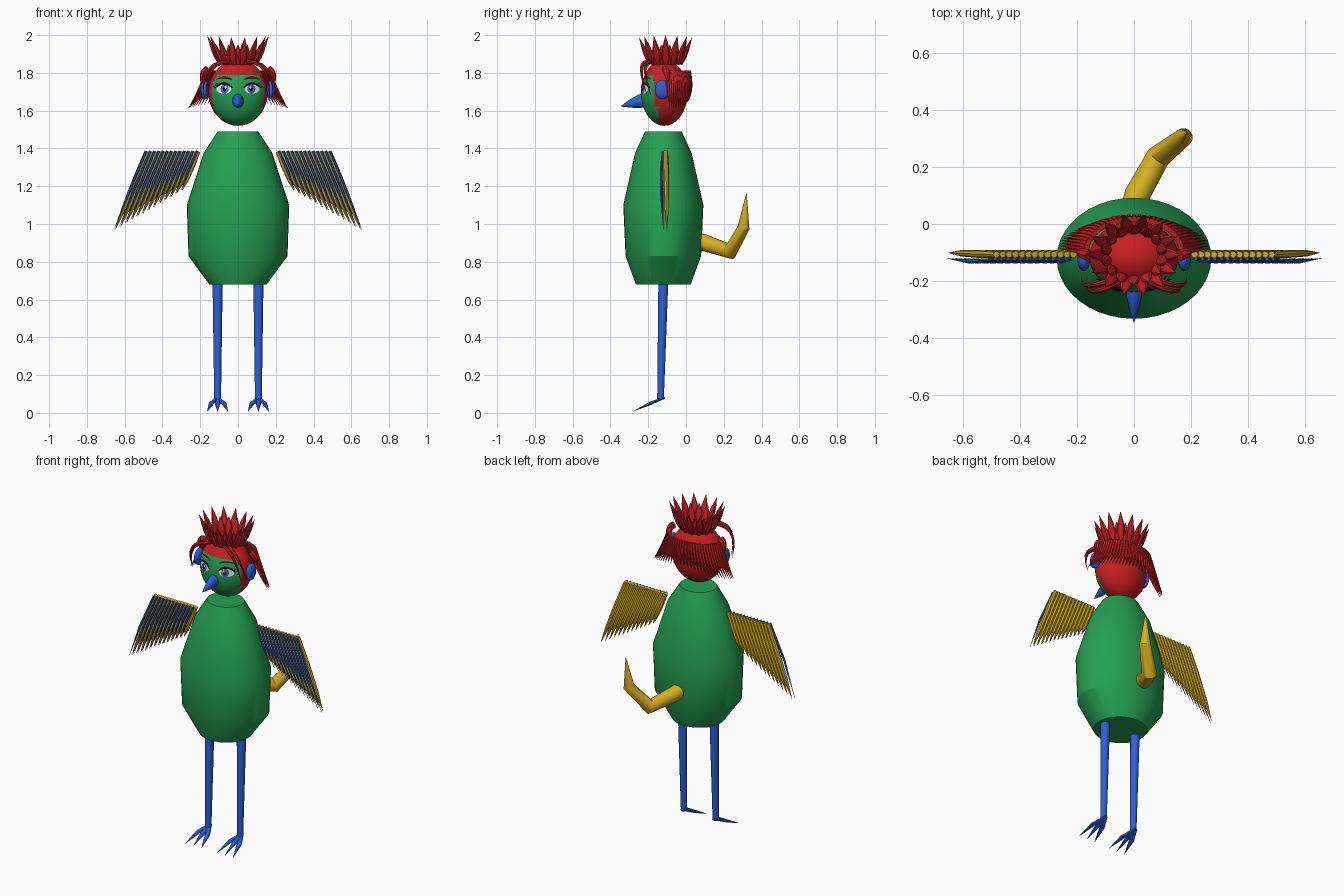
import bpy, bmesh, math
from mathutils import Vector, Matrix

cube = bpy.data.objects.get("Cube")
if cube:
    bpy.data.objects.remove(cube, do_unlink=True)


def material(name, rgb):
    m = bpy.data.materials.new(name)
    m.use_nodes = True
    m.diffuse_color = (*rgb, 1)
    m.node_tree.nodes["Principled BSDF"].inputs["Base Color"].default_value = (*rgb, 1)
    return m


GREEN = material("green", (0.018, 0.35, 0.085))
RED = material("red", (0.58, 0.013, 0.016))
GOLD = material("gold", (0.68, 0.43, 0.017))
BLUE = material("blue", (0.026, 0.115, 0.68))
WHITE = material("white", (0.85, 0.85, 0.85))
IRIS = material("iris_blue", (0.08, 0.12, 0.5))
DARK = material("dark", (0.015, 0.008, 0.015))


def finish(name, bm, *mats, angle=35, recalc=True):
    if recalc:
        bmesh.ops.recalc_face_normals(bm, faces=bm.faces)
    me = bpy.data.meshes.new(name)
    bm.to_mesh(me)
    bm.free()
    for m in mats:
        me.materials.append(m)
    ob = bpy.data.objects.new(name, me)
    bpy.context.collection.objects.link(ob)
    bpy.ops.object.select_all(action='DESELECT')
    ob.select_set(True)
    bpy.context.view_layer.objects.active = ob
    bpy.ops.object.shade_smooth_by_angle(angle=math.radians(angle))
    return ob


def skin(bm, rings):
    """Join closed rings of points and cap both ends."""
    loops = [[bm.verts.new(p) for p in ring] for ring in rings]
    n = len(loops[0])
    for a, b in zip(loops, loops[1:]):
        for i in range(n):
            j = (i + 1) % n
            bm.faces.new((a[i], a[j], b[j], b[i]))
    bm.faces.new(loops[0])
    bm.faces.new(loops[-1])


def tube(bm, pts, radii, sides=8, flat=1.0, facing=(0, 1, 0)):
    """Sweep a (flattened) circle along points; flat is the thickness along facing."""
    pts = [Vector(p) for p in pts]
    rings = []
    for i, (p, r) in enumerate(zip(pts, radii)):
        t = (pts[min(i + 1, len(pts) - 1)] - pts[max(i - 1, 0)]).normalized()
        a = t.cross(Vector(facing)).normalized()
        b = a.cross(t)
        turn = [2 * math.pi * k / sides for k in range(sides)]
        rings.append([p + a * r * math.cos(w) + b * r * flat * math.sin(w) for w in turn])
    skin(bm, rings)


def bend(a, b, c, n=6):
    """Quadratic curve from a to c pulled towards b."""
    a, b, c = Vector(a), Vector(b), Vector(c)
    return [a * (1 - t) ** 2 + b * 2 * t * (1 - t) + c * t * t for t in (i / n for i in range(n + 1))]


def taper(r, n=6):
    return [max(r * (1 - (i / n) ** 2), 0.0008) for i in range(n + 1)]


# Body: stacked ellipses (z, half width, half depth)
bm = bmesh.new()
profile = [(0.68, 0.152, 0.145), (0.83, 0.262, 0.2), (1.1, 0.271, 0.212), (1.375, 0.182, 0.15), (1.49, 0.108, 0.097)]
turns = [2 * math.pi * k / 40 for k in range(40)]
skin(bm, [[(w * math.cos(a), -0.12 + d * math.sin(a), z) for a in turns] for z, w, d in profile])
finish("body", bm, GREEN, angle=30)

# Tail: kinked tapering tube
bm = bmesh.new()
tube(bm, [(0, 0.06, 0.91), (0.01, 0.1, 0.9), (0.085, 0.235, 0.855), (0.175, 0.305, 0.98), (0.185, 0.32, 1.16)],
     [0.045, 0.045, 0.043, 0.032, 0.002], sides=16, facing=(1, -0.6, 0))
finish("tail", bm, GOLD)

# Legs, feet and wings
for side, s in (("left", 1), ("right", -1)):
    x = 0.108 * s
    bm = bmesh.new()
    tube(bm, [(x, -0.12, 0.7), (x, -0.135, 0.07)], [0.027, 0.018], sides=14)
    finish(side + "_leg", bm, BLUE)

    bm = bmesh.new()
    for spread in (-0.055, 0, 0.055):
        tube(bm, [(x, -0.115, 0.08), (x + spread * 0.6, -0.19, 0.05), (x + spread, -0.28, 0.008)],
             [0.01, 0.015, 0.001], flat=0.6, facing=(0, 0, 1))
    finish(side + "_foot", bm, BLUE)

    gold, quill = bmesh.new(), bmesh.new()
    count = 13
    for i in range(count):
        f = i / (count - 1)
        size = 0.5 + 0.5 * f
        root = Vector((s * (0.212 + 0.27 * f), -0.107, 1.385))
        tip = root + Vector((s * 0.168 * size, 0.006, -0.415 * size))
        mid = (root + tip) / 2
        tube(gold, [root, root.lerp(tip, 0.35), root.lerp(tip, 0.75), tip],
             [0.013, 0.016, 0.012, 0.0008], flat=0.9)
        off = Vector((s * 0.005, -0.016, 0))
        tube(quill, [root + off, mid + off * 1.8, tip + off * 1.2], [0.006, 0.007, 0.0008], sides=6)
    finish(side + "_wing_feathers", gold, GOLD)
    finish(side + "_wing_quills", quill, BLUE)

# Head: green face with a red cap behind and above
CENTRE = Vector((0, -0.115, 1.695))
RADII = Vector((0.156, 0.123, 0.175))
bm = bmesh.new()
bmesh.ops.create_uvsphere(bm, u_segments=56, v_segments=44, radius=1)
bmesh.ops.transform(bm, matrix=Matrix.Translation(CENTRE) @ Matrix.Diagonal(RADII).to_4x4(), verts=bm.verts)
for face in bm.faces:
    c = face.calc_center_median()
    edge = -0.17 if c.z > 1.62 else -0.145
    face.material_index = int(c.y > edge or c.z > 1.79)
finish("head", bm, GREEN, RED, angle=60)


def on_face(x, z, lift=0.0):
    u, v = x / RADII.x, (z - CENTRE.z) / RADII.z
    return Vector((x, CENTRE.y - RADII.y * math.sqrt(max(0, 1 - u * u - v * v)) - lift, z))


def plate(name, x, z, w, h, lift, mat):
    """Thin oval lying on the face."""
    bm = bmesh.new()
    mid = bm.verts.new(on_face(x, z, lift))
    ring = [bm.verts.new(on_face(x + w * math.cos(a), z + h * math.sin(a), lift)) for a in turns[::2]]
    for i in range(len(ring)):
        bm.faces.new((mid, ring[i], ring[(i + 1) % len(ring)]))
    bm.normal_update()
    bmesh.ops.reverse_faces(bm, faces=[f for f in bm.faces if f.normal.y > 0])
    finish(name, bm, mat, recalc=False)


# Eyes, lashes, brows and ears
for side, s in (("left", 1), ("right", -1)):
    x, z = 0.075 * s, 1.715
    plate(side + "_eye_white", x, z, 0.04, 0.025, 0.003, WHITE)
    plate(side + "_iris", x - 0.004 * s, z, 0.021, 0.024, 0.005, IRIS)
    plate(side + "_pupil", x - 0.004 * s, z, 0.01, 0.013, 0.007, DARK)
    plate(side + "_glint", x - 0.01 * s, z + 0.009, 0.006, 0.006, 0.009, WHITE)
    bm = bmesh.new()
    lash = [on_face(x + s * 0.045 * k, z + 0.03 - 0.024 * k * k, 0.004) for k in (-1, -0.6, -0.2, 0.2, 0.6, 1)]
    tube(bm, lash, [0.002, 0.004, 0.005, 0.005, 0.005, 0.001], sides=6)
    for k in (0.6, 0.8, 1):
        base = on_face(x + s * 0.045 * k, z + 0.03 - 0.024 * k * k, 0.004)
        tube(bm, [base, base + Vector((s * 0.013, 0.002, 0.01))], [0.003, 0.0008], sides=5)
    finish(side + "_eyelashes", bm, DARK)
    bm = bmesh.new()
    brow = [on_face(x + s * 0.042 * k, 1.776 - 0.01 * k * k, 0.003) for k in (-1, -0.5, 0, 0.5, 1)]
    tube(bm, brow, [0.002, 0.004, 0.005, 0.004, 0.001], sides=6)
    finish(side + "_brow", bm, RED)

    bm = bmesh.new()
    bmesh.ops.create_uvsphere(bm, u_segments=24, v_segments=16, radius=1)
    place = Matrix.Translation((0.176 * s, -0.125, 1.712)) @ Matrix.Diagonal((0.022, 0.04, 0.051, 1))
    bmesh.ops.transform(bm, matrix=place, verts=bm.verts)
    finish(side + "_ear", bm, BLUE, angle=60)

# Beak
bm = bmesh.new()
tube(bm, [(0, -0.215, 1.655), (0, -0.245, 1.65), (0, -0.29, 1.638), (0, -0.345, 1.623)],
     [0.03, 0.029, 0.019, 0.001], sides=18, flat=1.25, facing=(0, 0, 1))
finish("beak", bm, BLUE)

# Crown: tall outer feathers with shorter ones between
bm = bmesh.new()
count = 28
for i in range(count):
    a = 2 * math.pi * (i + 1) / count
    d = Vector((math.cos(a), math.sin(a) * 0.88, 0))
    tall = i % 2
    low = Vector((0, -0.108, 1.845)) + d * (0.095 if tall else 0.088)
    tip = Vector((0, -0.108, 1.985 + 0.012 * abs(d.x) if tall else 1.95)) + d * (0.163 if tall else 0.118)
    tube(bm, [low, low.lerp(tip, 0.3), low.lerp(tip, 0.6), tip],
         [0.012, 0.023, 0.018, 0.0008], flat=0.6, facing=d)
finish("crown_feathers", bm, RED)

# Back hair: strands hanging round the rear, flicking out at the sides
bm = bmesh.new()
count = 35
for i in range(count):
    t = 2 * i / (count - 1) - 1
    sx, cy = math.sin(t * 1.6), math.cos(t * 1.6)
    root = (0.165 * sx, -0.095 + 0.112 * cy, 1.81)
    pull = (0.2 * sx, -0.09 + 0.125 * cy, 1.71)
    tip = (0.262 * sx, -0.083 + 0.1 * cy, 1.665 - 0.05 * abs(sx))
    tube(bm, bend(root, pull, tip), taper(0.011), sides=6, facing=(sx, cy, 0.2))
finish("back_hair", bm, RED)

# Front locks framing the face
bm = bmesh.new()
for s in (1, -1):
    for shift in (0, 0.02):
        tube(bm, bend((0.05 * s, -0.2 + shift, 1.86), (s * (0.17 + shift), -0.27 + shift, 1.86),
                      (s * (0.165 + shift), -0.205 + shift, 1.68)), taper(0.011), facing=(0.3 * s, -1, 0))
    tube(bm, bend((0.16 * s, -0.11, 1.82), (0.2 * s, -0.1, 1.8), (0.19 * s, -0.09, 1.73)), taper(0.02))
finish("front_locks", bm, RED)
